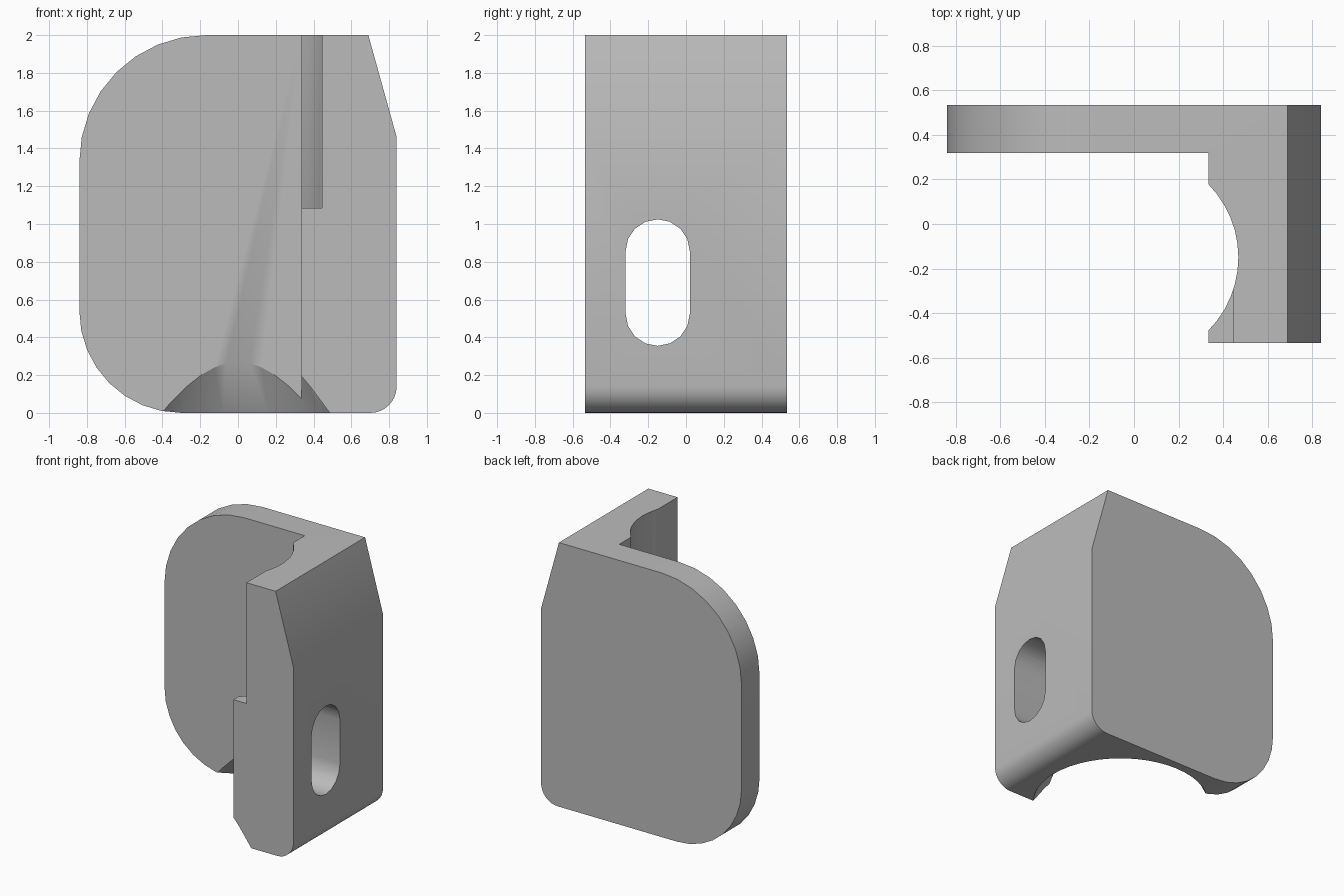
import bpy, bmesh, math
from mathutils import Vector

old = bpy.data.objects.get("Cube")
if old:
    bpy.data.objects.remove(old, do_unlink=True)

grey = bpy.data.materials.new("plain grey")
grey.use_nodes = True
grey.diffuse_color = (0.5, 0.5, 0.5, 1)
grey.node_tree.nodes["Principled BSDF"].inputs["Base Color"].default_value = (0.5, 0.5, 0.5, 1)


def arc(cx, cz, r, start, end, steps=8):
    """Points along an arc, angles in degrees."""
    angles = [math.radians(start + (end - start) * i / steps) for i in range(steps + 1)]
    return [(cx + r * math.cos(a), cz + r * math.sin(a)) for a in angles]


def make(name, bm):
    bmesh.ops.recalc_face_normals(bm, faces=bm.faces)
    mesh = bpy.data.meshes.new(name)
    bm.to_mesh(mesh)
    bm.free()
    mesh.materials.append(grey)
    obj = bpy.data.objects.new(name, mesh)
    bpy.context.collection.objects.link(obj)
    return obj


def prism(name, outline, axis, low, high):
    """Extrude an outline along x or y."""
    bm = bmesh.new()
    place = (lambda a, b: (low, a, b)) if axis == "x" else (lambda a, b: (a, low, b))
    face = bm.faces.new([bm.verts.new(place(a, b)) for a, b in outline])
    ext = bmesh.ops.extrude_face_region(bm, geom=[face])
    move = Vector((high - low, 0, 0)) if axis == "x" else Vector((0, high - low, 0))
    bmesh.ops.translate(bm, vec=move, verts=[v for v in ext["geom"] if isinstance(v, bmesh.types.BMVert)])
    return make(name, bm)


def box(name, x0, x1, y0, y1, z0, z1):
    return prism(name, [(x0, z0), (x1, z0), (x1, z1), (x0, z1)], "y", y0, y1)


def lathe(name, profile, cx, cy, sides):
    """Closed solid of revolution about a vertical axis."""
    bm = bmesh.new()
    rings = []
    for r, z in profile:
        rings.append([bm.verts.new((cx + x, cy + y, z)) for x, y in arc(0, 0, r, 0, 360, sides)[:-1]])
    for a, b in zip(rings, rings[1:]):
        for i in range(sides):
            j = (i + 1) % sides
            bm.faces.new((a[i], a[j], b[j], b[i]))
    bm.faces.new(rings[0])
    bm.faces.new(rings[-1])
    return make(name, bm)


# Full block with rounded left corners, chamfered top right, small bottom radius
outline = (arc(-0.17, 1.33, 0.67, 90, 180) + arc(-0.3, 0.54, 0.54, 180, 270)
           + arc(0.7, 0.14, 0.14, -90, 0) + [(0.84, 1.46), (0.69, 2)])
bracket = prism("angle_bracket", outline, "y", -0.535, 0.535)

# Slot through the side wall
slot_outline = arc(-0.15, 0.855, 0.17, 0, 180) + arc(-0.15, 0.525, 0.17, 180, 360)

cutters = [
    # Open space in front of the back plate
    box("open_space_cutter", -1, 0.335, -1, 0.32, -0.5, 2.5),
    # Upright bore that flares out at the base
    lathe("flared_bore_cutter", [(0.676, -0.1), (0.469, 0.272), (0.469, 2.3)], 0, -0.15, 48),
    # Step in the upper front lip
    box("lip_step_cutter", 0.2, 0.445, -0.8, -0.2, 1.085, 2.4),
    prism("slot_cutter", slot_outline, "x", 0.1, 1.1),
]

bpy.context.view_layer.objects.active = bracket
for cutter in cutters:
    mod = bracket.modifiers.new(cutter.name, "BOOLEAN")
    mod.operation = "DIFFERENCE"
    mod.solver = "EXACT"
    mod.object = cutter
    bpy.ops.object.modifier_apply(modifier=mod.name)
    bpy.data.objects.remove(cutter, do_unlink=True)

# Smooth curved walls, keep corners sharp
bpy.ops.object.select_all(action="DESELECT")
bracket.select_set(True)
bpy.ops.object.shade_smooth_by_angle(angle=math.radians(30))
